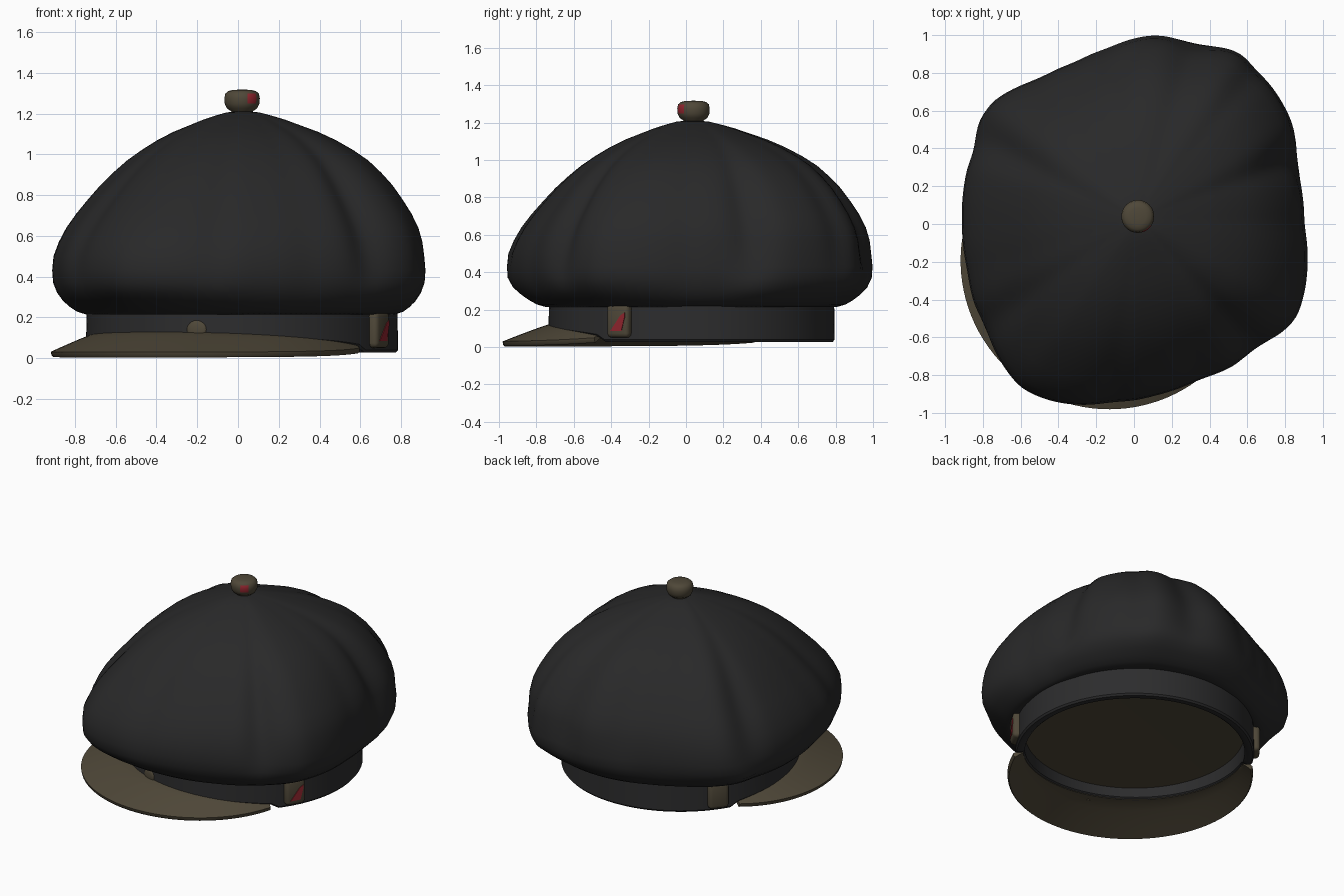
import bpy, bmesh, math
from mathutils import Vector, Matrix

if "Cube" in bpy.data.objects:
    bpy.data.objects.remove(bpy.data.objects["Cube"])

CX, CY = 0.02, 0.03            # centre of band and button
AXIS = math.radians(236)       # direction the visor points
TAU = 2 * math.pi


def material(name, rgb):
    m = bpy.data.materials.new(name)
    m.diffuse_color = (*rgb, 1)
    m.use_nodes = True
    m.node_tree.nodes["Principled BSDF"].inputs["Base Color"].default_value = m.diffuse_color
    return m


CHARCOAL = material("charcoal cloth", (0.0215, 0.0215, 0.022))
GREY = material("band grey", (0.0255, 0.0255, 0.0265))
BROWN = material("olive brown", (0.078, 0.064, 0.040))
RED = material("dark red", (0.28, 0.018, 0.027))


def make(name, bm, *mats, angle=40):
    bmesh.ops.recalc_face_normals(bm, faces=bm.faces)
    me = bpy.data.meshes.new(name)
    bm.to_mesh(me)
    bm.free()
    ob = bpy.data.objects.new(name, me)
    bpy.context.collection.objects.link(ob)
    for m in mats:
        me.materials.append(m)
    bpy.ops.object.select_all(action='DESELECT')
    ob.select_set(True)
    bpy.context.view_layer.objects.active = ob
    bpy.ops.object.shade_smooth_by_angle(angle=math.radians(angle))
    return ob


def loft(rings, cap_last=False, wrap_rows=False):
    """Skin a list of closed rings of points with quads."""
    bm = bmesh.new()
    vs = [[bm.verts.new(p) for p in r] for r in rings]
    n = len(vs[0])
    rows = len(vs) if wrap_rows else len(vs) - 1
    for i in range(rows):
        a, b = vs[i], vs[(i + 1) % len(vs)]
        for j in range(n):
            k = (j + 1) % n
            bm.faces.new((a[j], a[k], b[k], b[j]))
    if cap_last:
        bm.faces.new(vs[-1])
    return bm


def circle(r, z, n=96):
    return [(CX + r * math.cos(TAU * i / n), CY + r * math.sin(TAU * i / n), z) for i in range(n)]


# Crown: lumpy plan outline swept through a puffy profile
outline = [(0.90, 0.0), (0.885, 0.2), (0.87, 0.45), (0.72, 0.74), (0.58, 0.90), (0.35, 0.965),
           (0.1, 1.0), (-0.05, 0.97), (-0.3, 0.86), (-0.5, 0.77), (-0.75, 0.65), (-0.85, 0.54),
           (-0.86, 0.38), (-0.9, 0.2), (-0.91, 0.0), (-0.88, -0.25), (-0.76, -0.63), (-0.6, -0.87),
           (-0.43, -0.94), (-0.1, -0.95), (0.1, -0.91), (0.35, -0.82), (0.7, -0.64), (0.86, -0.50),
           (0.905, -0.35)]
polar = sorted(((math.atan2(y - CY, x - CX) % TAU), math.hypot(x - CX, y - CY)) for x, y in outline)
polar = [(polar[-1][0] - TAU, polar[-1][1])] + polar + [(polar[0][0] + TAU, polar[0][1])]


def plan_radius(a):
    for (a0, r0), (a1, r1) in zip(polar, polar[1:]):
        if a0 <= a <= a1:
            return r0 + (r1 - r0) * (a - a0) / (a1 - a0)


N = 180
plan = [plan_radius(TAU * i / N) for i in range(N)]
for _ in range(3):
    plan = [(plan[i - 1] + 2 * plan[i] + plan[(i + 1) % N]) / 4 for i in range(N)]

profile = [(0.215, 0.83), (0.228, 0.875), (0.25, 0.91), (0.28, 0.945), (0.32, 0.975), (0.37, 0.995),
           (0.43, 1.0), (0.50, 0.993), (0.57, 0.975), (0.64, 0.945), (0.71, 0.90), (0.78, 0.845),
           (0.85, 0.785), (0.91, 0.722), (0.97, 0.65), (1.02, 0.572), (1.07, 0.48), (1.11, 0.39),
           (1.14, 0.305), (1.17, 0.22), (1.19, 0.15), (1.205, 0.09), (1.21, 0.04)]
# fold direction in degrees, depth, width
folds = [(152, 0.075, 7), (100, 0.02, 6), (72, 0.05, 7), (52, 0.025, 5), (21, 0.075, 7),
         (312, 0.065, 6), (262, 0.02, 6), (215, 0.03, 6)]


def crown_ring(z, t):
    pts = []
    low = max(0, min(1, (0.34 - z) / 0.13))          # gathers onto the round band
    high = max(0, min(1, (z - 0.5) / 0.5))
    w = math.sin(math.pi * max(0, min(1, (z - 0.32) / 0.93))) ** 0.8
    for i in range(N):
        a = TAU * i / N
        r = plan[i] * (1 - 0.6 * low) + 0.92 * 0.6 * low
        tilt = 1 + 0.10 * high * math.cos(a - math.radians(40))
        dent = 0
        for deg, d, wide in folds:
            off = (math.degrees(a) - deg + 180) % 360 - 180
            dent += d * math.exp(-(off / wide) ** 2)
        rr = r * t * tilt * (1 - dent * w)
        pts.append((CX + rr * math.cos(a), CY + rr * math.sin(a), z))
    return pts


make("crown", loft([circle(0.72, 0.235, N)] + [crown_ring(z, t) for z, t in profile], cap_last=True),
     CHARCOAL, angle=70)


def visor_rise(f):
    """Height where the visor meets the band, f degrees off its axis."""
    return 0.055 + 0.078 * math.sqrt(max(0, math.cos(math.radians(f))))


# Head band: a thick ring whose lower edge lifts over the visor
bm = loft([circle(r, z) for r, z in
           [(0.705, 0.04), (0.72, 0.028), (0.755, 0.028), (0.765, 0.04), (0.762, 0.25), (0.705, 0.25)]],
          wrap_rows=True)
for v in bm.verts:
    f = math.degrees(math.atan2(v.co.y - CY, v.co.x - CX) - AXIS)
    if v.co.z < 0.1 and math.cos(math.radians(f)) > 0.08:
        v.co.z += visor_rise(f) - 0.055
make("head_band", bm, GREY)

# Lining: disc closing the inside
make("lining", loft([circle(0.71, 0.185), circle(0.35, 0.195), circle(0.01, 0.195)], cap_last=True), BROWN)

# Visor: sloping crescent, each row is one closed cross-section
OFF, VR, INNER = 0.27, 0.787, 0.715
sections = []
for i in range(65):
    f = -82 + 164 * i / 64
    fr = math.radians(f)
    a = AXIS + fr
    out = max(0.768, OFF * math.cos(fr) + math.sqrt(VR ** 2 - (OFF * math.sin(fr)) ** 2))
    rise = visor_rise(f)
    edge = 0.03 + 0.02 * (f / 82) ** 4
    thick = 0.026
    steps = [k / 6 for k in range(7)]
    slope = [(INNER + (out - INNER) * s, rise + (edge - rise) * max(0, (s - 0.1) / 0.9) ** 1.1) for s in steps]
    sec = slope + [(out - 0.003, edge - 0.018)]
    sec += [(r - 0.012 * (r > INNER), z - thick) for r, z in reversed(slope)]
    sections.append([(CX + math.cos(a) * r, CY + math.sin(a) * r, max(0, z)) for r, z in sec])
bm = loft(sections)
bm.verts.ensure_lookup_table()
m = len(sections[0])
bm.faces.new(bm.verts[:m])
bm.faces.new(bm.verts[-m:])
make("visor", bm, BROWN)

# Top button with a small red patch
bm = loft([circle(r, z, 40) for r, z in
          [(0.045, 1.195), (0.055, 1.212), (0.074, 1.225), (0.085, 1.248), (0.087, 1.275),
           (0.082, 1.298), (0.068, 1.310), (0.045, 1.316), (0.01, 1.317)]], cap_last=True)
for fc in bm.faces:
    p = fc.calc_center_median()
    deg = math.degrees(math.atan2(p.y - CY, p.x - CX))
    if -68 < deg < -40 and 1.24 < p.z < 1.30:
        fc.material_index = 1
bmesh.ops.translate(bm, vec=(0, 0.01, 0), verts=bm.verts)
make("top_button", bm, BROWN, RED)


def on_band(deg, r, z):
    """Frame on the band: x outward, y along the band, z up."""
    a = math.radians(deg)
    return Matrix.Translation((CX + r * math.cos(a), CY + r * math.sin(a), z)) @ Matrix.Rotation(a, 4, 'Z')


# Side buckles, rounded blocks on the band
for name, deg in (("right_buckle", 330), ("left_buckle", 143)):
    bm = bmesh.new()
    bmesh.ops.create_cube(bm, size=1, matrix=Matrix.Diagonal((0.075, 0.135, 0.18, 1)))
    bmesh.ops.bevel(bm, geom=bm.edges[:], offset=0.024, segments=3, affect='EDGES', profile=0.5)
    bm.transform(on_band(deg, 0.764, 0.14))
    make(name, bm, BROWN)

# Red slanted plate on the right buckle
bm = bmesh.new()
front = [bm.verts.new((0.0, y, z)) for y, z in
         [(-0.04, -0.055), (0.03, -0.055), (0.05, 0.02), (0.05, 0.045), (0.025, 0.03)]]
face = bm.faces.new(front)
ext = bmesh.ops.extrude_face_region(bm, geom=[face])
bmesh.ops.translate(bm, vec=(0.006, 0, 0), verts=[v for v in ext["geom"] if isinstance(v, bmesh.types.BMVert)])
bm.transform(on_band(330, 0.799, 0.14))
make("buckle_patch", bm, RED)

# Small stud above the visor
bm = bmesh.new()
bmesh.ops.create_uvsphere(bm, u_segments=20, v_segments=12, radius=1,
                          matrix=Matrix.Diagonal((0.012, 0.05, 0.045, 1)))
bm.transform(on_band(253, 0.762, 0.14))
make("visor_stud", bm, BROWN)
